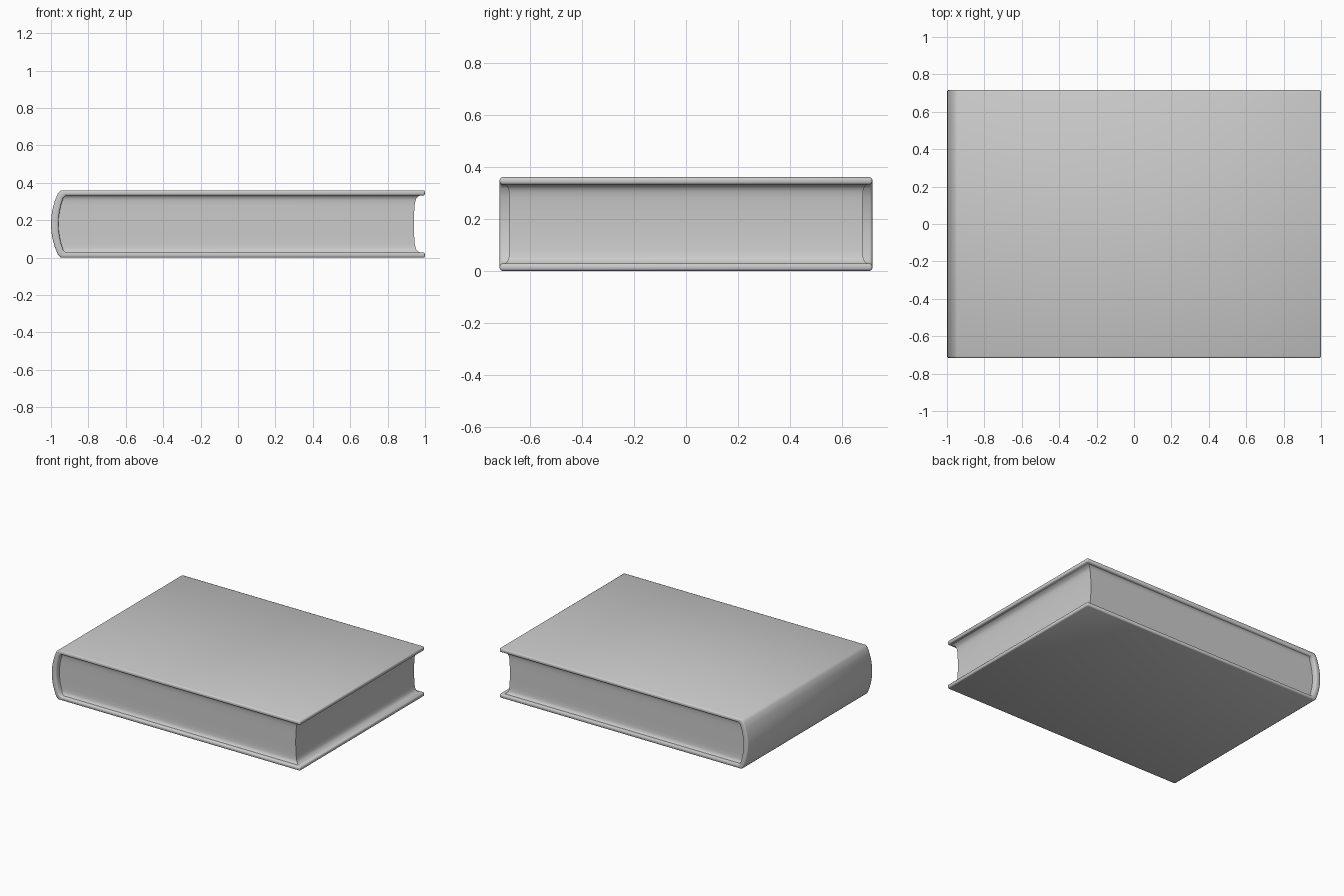
import bpy, bmesh
from math import radians

cube = bpy.data.objects.get("Cube")
if cube:
    bpy.data.objects.remove(cube, do_unlink=True)

HEIGHT, MID = 0.36, 0.18
HALF_DEPTH = 0.717
ARC_STEPS = 8

grey = bpy.data.materials.new("plain grey")
grey.use_nodes = True
grey.diffuse_color = (0.6, 0.6, 0.6, 1)
grey.node_tree.nodes["Principled BSDF"].inputs["Base Color"].default_value = (0.6, 0.6, 0.6, 1)


def finish(name, bm, angle):
    """Turn a bmesh into a smooth-shaded object."""
    bmesh.ops.recalc_face_normals(bm, faces=bm.faces)
    mesh = bpy.data.meshes.new(name)
    bm.to_mesh(mesh)
    bm.free()
    obj = bpy.data.objects.new(name, mesh)
    bpy.context.collection.objects.link(obj)
    mesh.materials.append(grey)
    bpy.ops.object.select_all(action='DESELECT')
    obj.select_set(True)
    bpy.context.view_layer.objects.active = obj
    bpy.ops.object.shade_smooth_by_angle(angle=radians(angle))
    return obj


def cover_line(board_z, fold_x, arc_x, arc_z, bow):
    """Side profile of one cover skin: top board, bowed spine, bottom board."""
    pts = [(1, board_z), (fold_x, board_z)]
    for i in range(ARC_STEPS + 1):
        t = 1 - 2 * i / ARC_STEPS
        pts.append((arc_x - bow * (1 - t * t), MID + t * (arc_z - MID)))
    return pts + [(fold_x, HEIGHT - board_z), (1, HEIGHT - board_z)]


# Cover: two boards and a rounded spine in one wrapped sheet
bm = bmesh.new()
outer = cover_line(HEIGHT, -0.945, -0.963, 0.345, 0.037)
inner = cover_line(0.332, -0.92, -0.935, 0.317, 0.025)
rows = []
for (ox, oz), (ix, iz) in zip(outer, inner):
    corners = [(ox, -HALF_DEPTH, oz), (ox, HALF_DEPTH, oz),
               (ix, HALF_DEPTH, iz), (ix, -HALF_DEPTH, iz)]
    rows.append([bm.verts.new(c) for c in corners])
for a, b in zip(rows, rows[1:]):
    for k in range(4):
        n = (k + 1) % 4
        bm.faces.new((a[k], a[n], b[n], b[k]))
bm.faces.new(rows[0])
bm.faces.new(rows[-1])
bmesh.ops.recalc_face_normals(bm, faces=bm.faces)
sharp = [e for e in bm.edges if e.calc_face_angle(0) > radians(60)]
bmesh.ops.bevel(bm, geom=sharp, offset=0.009, segments=2, profile=0.5, affect='EDGES')
finish("book_cover", bm, 55)

# Page block: stacked outlines, hollow fore edge, small flare at the boards
bm = bmesh.new()
half_levels = [(0.026, 0.025), (0.034, 0.013), (0.042, 0.006), (0.055, 0.002), (0.08, 0), (0.13, 0)]
levels = half_levels + [(MID, 0)] + [(HEIGHT - z, f) for z, f in reversed(half_levels)]
rings = []
for z, flare in levels:
    t = (z - MID) / MID
    left = -0.94 - 0.032 * (1 - t * t)
    right = 0.94 + 0.014 * t * t + flare
    y = 0.68 + flare * 0.7
    rings.append([bm.verts.new(c) for c in
                  ((left, -y, z), (right, -y, z), (right, y, z), (left, y, z))])
for a, b in zip(rings, rings[1:]):
    for k in range(4):
        n = (k + 1) % 4
        bm.faces.new((a[k], a[n], b[n], b[k]))
bm.faces.new(rings[0])
bm.faces.new(rings[-1])
finish("page_block", bm, 50)
